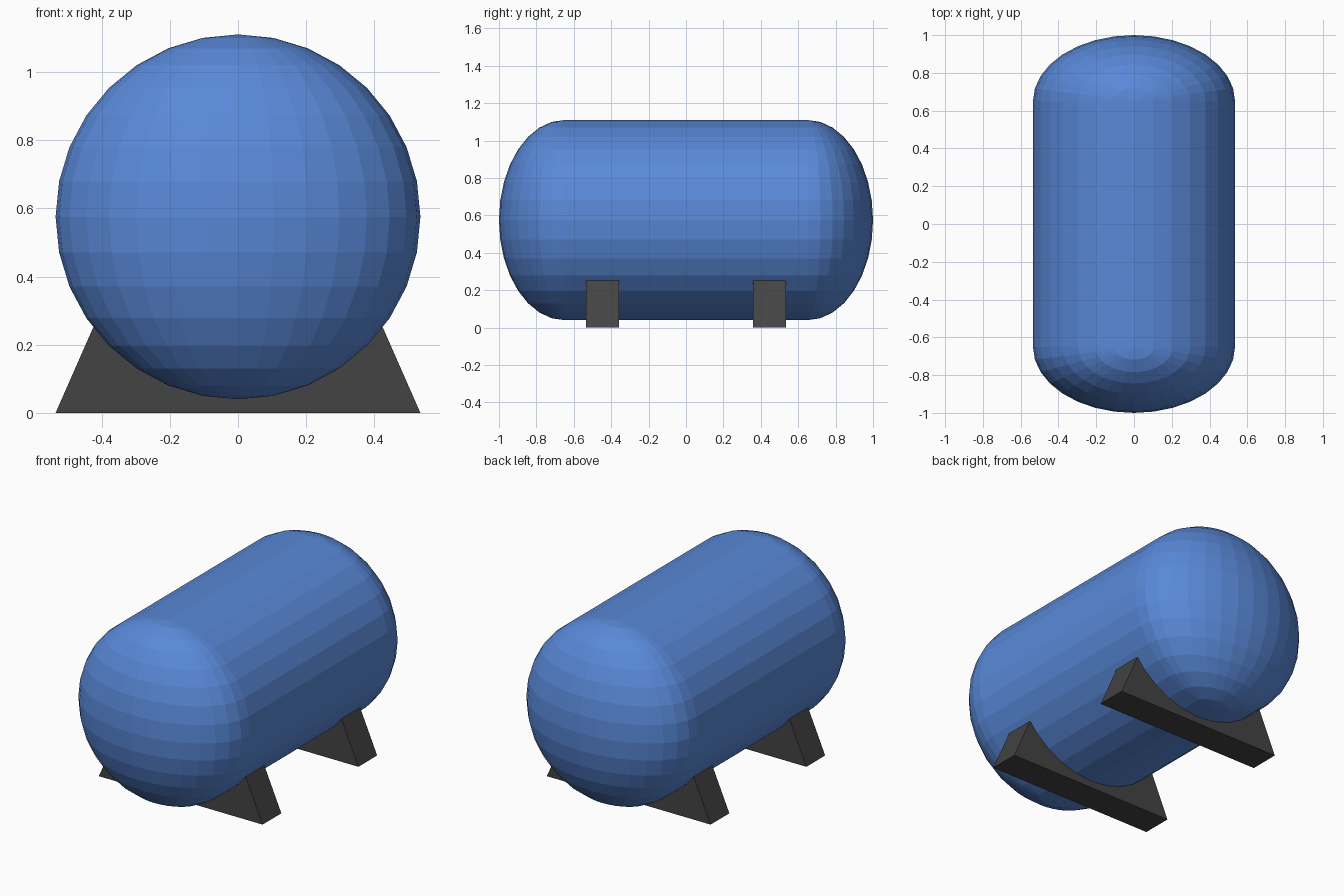
import bpy, bmesh
from mathutils import Vector

cube = bpy.data.objects.get("Cube")
if cube:
    bpy.data.objects.remove(cube, do_unlink=True)

RADIUS, CENTRE_Z = 0.535, 0.575
CAP_START, CAP_DEPTH = 0.65, 0.35


def make_material(name, colour):
    mat = bpy.data.materials.new(name)
    mat.use_nodes = True
    mat.diffuse_color = colour
    mat.node_tree.nodes["Principled BSDF"].inputs["Base Color"].default_value = colour
    return mat


def make_object(name, bm, mat):
    bmesh.ops.recalc_face_normals(bm, faces=bm.faces[:])
    mesh = bpy.data.meshes.new(name)
    bm.to_mesh(mesh)
    bm.free()
    mesh.materials.append(mat)
    obj = bpy.data.objects.new(name, mesh)
    bpy.context.collection.objects.link(obj)
    return obj


blue = make_material("tank blue", (0.1, 0.25, 0.69, 1))
grey = make_material("dark grey", (0.056, 0.056, 0.056, 1))

# Tank: a flattened half sphere, its rim drawn out to the middle, then mirrored
bm = bmesh.new()
bmesh.ops.create_uvsphere(bm, u_segments=32, v_segments=16, radius=RADIUS)
bmesh.ops.bisect_plane(bm, geom=bm.verts[:] + bm.edges[:] + bm.faces[:], dist=0.001,
                       plane_co=(0, 0, 0), plane_no=(0, 1, 0), clear_inner=True)
for v in bm.verts:
    v.co.y = CAP_START + v.co.y * CAP_DEPTH / RADIUS
    v.co.z += CENTRE_Z
rim = [e for e in bm.edges if e.is_boundary]
wall = bmesh.ops.extrude_edge_only(bm, edges=rim)["geom"]
for v in wall:
    if isinstance(v, bmesh.types.BMVert):
        v.co.y = 0
tank = make_object("tank", bm, blue)
mirror = tank.modifiers.new("mirror", "MIRROR")
mirror.use_axis = (False, True, False)
mirror.use_clip = True

# Supports: tapered blocks whose tops end inside the tank
for name, y in (("front_support", -0.447), ("back_support", 0.447)):
    bm = bmesh.new()
    profile = [(-0.535, 0), (0.535, 0), (0.403, 0.3), (-0.403, 0.3)]
    face = bm.faces.new([bm.verts.new((x, y - 0.0875, z)) for x, z in profile])
    side = bmesh.ops.extrude_face_region(bm, geom=[face])["geom"]
    moved = [v for v in side if isinstance(v, bmesh.types.BMVert)]
    bmesh.ops.translate(bm, verts=moved, vec=Vector((0, 0.175, 0)))
    make_object(name, bm, grey)
